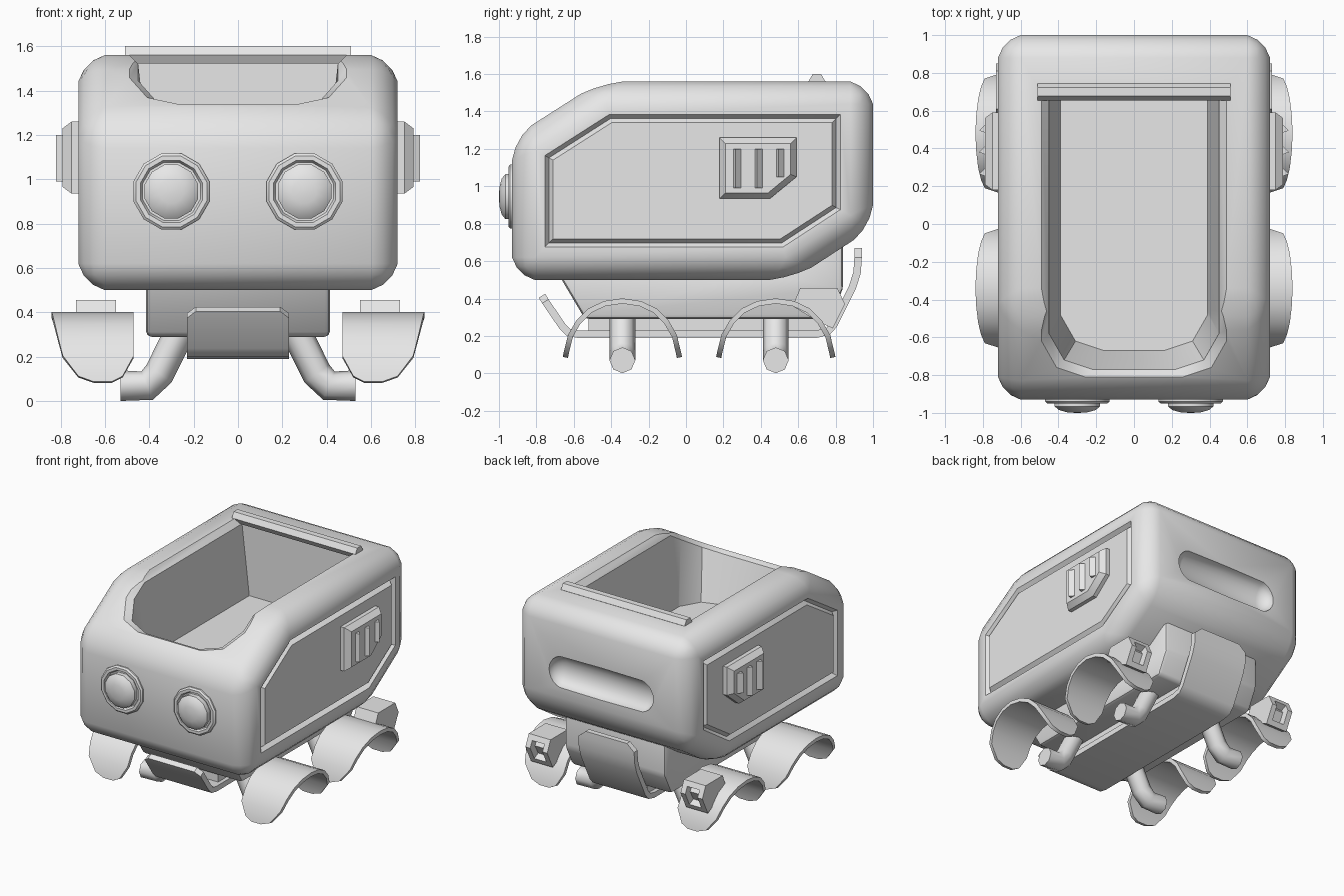
import bpy, bmesh, math
from mathutils import Matrix

if "Cube" in bpy.data.objects:
    bpy.data.objects.remove(bpy.data.objects["Cube"], do_unlink=True)

grey = bpy.data.materials.new("plain_grey")
grey.use_nodes = True
grey.diffuse_color = (0.8, 0.8, 0.8, 1)
grey.node_tree.nodes["Principled BSDF"].inputs["Base Color"].default_value = (0.8, 0.8, 0.8, 1)


def loft(bm, rings):
    """Closed skin through matching rings of points, capped at both ends."""
    loops = [[bm.verts.new(p) for p in ring] for ring in rings]
    for a, b in zip(loops, loops[1:]):
        for i in range(len(a)):
            j = (i + 1) % len(a)
            bm.faces.new((a[i], a[j], b[j], b[i]))
    caps = [bm.faces.new(loops[0]), bm.faces.new(loops[-1])]
    bmesh.ops.recalc_face_normals(bm, faces=bm.faces)
    return caps


def prism(bm, profile, x0, x1):
    """Side profile of (y, z) points stretched across x."""
    return loft(bm, [[(x, y, z) for y, z in profile] for x in (x0, x1)])


def strip(bm, rows):
    """Open sheet from rows of (y, z, x0, x1)."""
    pairs = [[bm.verts.new((x, y, z)) for x in (x0, x1)] for y, z, x0, x1 in rows]
    for a, b in zip(pairs, pairs[1:]):
        bm.faces.new((a[0], a[1], b[1], b[0]))


def bevel(bm, width, segments=1, profile=0.5):
    bmesh.ops.bevel(bm, geom=bm.edges[:], offset=width, segments=segments,
                    profile=profile, affect='EDGES', clamp_overlap=True)


def finish(name, bm, mirror=False, thick=0, cutters=(), angle=35):
    mesh = bpy.data.meshes.new(name)
    bm.to_mesh(mesh)
    bm.free()
    mesh.materials.append(grey)
    ob = bpy.data.objects.new(name, mesh)
    bpy.context.collection.objects.link(ob)
    bpy.ops.object.select_all(action='DESELECT')
    bpy.context.view_layer.objects.active = ob
    ob.select_set(True)
    if thick:
        m = ob.modifiers.new("thickness", 'SOLIDIFY')
        m.thickness, m.offset = thick, 0
    for c in cutters:
        m = ob.modifiers.new("cut", 'BOOLEAN')
        m.operation, m.solver, m.object = 'DIFFERENCE', 'EXACT', c
    if mirror:
        m = ob.modifiers.new("mirror", 'MIRROR')
        m.use_mirror_merge = False
    for m in list(ob.modifiers):
        bpy.ops.object.modifier_apply(modifier=m.name)
    bpy.ops.object.shade_smooth_by_angle(angle=math.radians(angle))
    return ob


# Cutter for the open top, its lip following the sloping nose
def roof(y):
    return min(1.56, 1.26 + 0.64 * (y + 0.93))


def tub(w, front):
    half = [(w, 0.69), (w, -0.46), (w, front + 0.19), (w - 0.08, front + 0.05), (w - 0.23, front)]
    return half + [(-x, y) for x, y in reversed(half)]


bm = bmesh.new()
loft(bm, [[(x, y, 1.8) for x, y in tub(0.49, -0.81)],
          [(x, y, roof(y)) for x, y in tub(0.49, -0.81)],
          [(x, y, roof(y) - 0.04) for x, y in tub(0.45, -0.77)],
          [(x, y, 1.0) for x, y in tub(0.39, -0.67)]])
tub_cutter = finish("tub_cutter", bm)

# Cutter for the capsule-shaped rear hollow
bm = bmesh.new()
bmesh.ops.create_uvsphere(bm, u_segments=20, v_segments=12, radius=0.12,
                          matrix=Matrix.Rotation(math.pi / 2, 4, 'Y'))
for v in bm.verts:
    if abs(v.co.x) > 0.001:
        v.co.x += math.copysign(0.31, v.co.x)
    v.co.y = v.co.y * 0.75 + 1.0
    v.co.z += 1.09
slot_cutter = finish("slot_cutter", bm)

# Body shell with rounded edges and a groove around each side panel
bm = bmesh.new()
prism(bm, [(-0.93, 0.5), (-0.93, 1.26), (-0.46, 1.56), (1, 1.56), (1, 0.78), (0.57, 0.5)], -0.72, 0.72)
bevel(bm, 0.12, 3, 0.4)
bm.normal_update()
sides = [f for f in bm.faces if abs(f.normal.x) > 0.99 and f.calc_area() > 0.3]
for inset, depth in ((0.055, 0), (0.022, -0.03), (0.022, 0.03)):
    bmesh.ops.inset_individual(bm, faces=sides, thickness=inset, depth=depth, use_even_offset=True)
finish("body_shell", bm, cutters=(tub_cutter, slot_cutter))
for c in (tub_cutter, slot_cutter):
    bpy.data.objects.remove(c, do_unlink=True)

# Six-sided handle bar behind the open top
bm = bmesh.new()
hexagon = [(0.7 + 0.045 * math.cos(k * math.pi / 3), 1.561 + 0.045 * math.sin(k * math.pi / 3))
           for k in range(6)]
prism(bm, hexagon, -0.51, 0.51)
finish("handle_bar", bm)

# Eyes: rim and dome turned on one profile
bm = bmesh.new()
lathe = [(0.177, -0.9), (0.177, -0.94), (0.165, -0.95), (0.145, -0.95), (0.135, -0.932),
         (0.125, -0.932), (0.125, -0.965), (0.1, -0.985), (0.055, -0.997), (0.01, -1.0)]
turn = [2 * math.pi * (k + 0.5) / 12 for k in range(12)]
loft(bm, [[(0.3 + r * math.cos(a), y, 0.945 + r * math.sin(a)) for a in turn] for r, y in lathe])
finish("eyes", bm, mirror=True)

# Side vents with wedge slats
vent = [(0.18, 0.935), (0.18, 1.26), (0.59, 1.26), (0.59, 1.05), (0.45, 0.935)]
bm = bmesh.new()
caps = loft(bm, [[(x, y, z) for y, z in vent] for x in (0.68, 0.75)])
bmesh.ops.inset_individual(bm, faces=caps[1:], thickness=0.03, depth=0.04, use_even_offset=True)
finish("side_vents", bm, mirror=True)
bm = bmesh.new()
for y, low in ((0.25, 0.99), (0.365, 0.99), (0.48, 1.05)):
    loft(bm, [[(0.78, y, z), (0.82, y + 0.015, z), (0.78, y + 0.055, z)] for z in (low, 1.2)])
finish("vent_slats", bm, mirror=True)

# Chassis under the body, with a spacer block below it
bm = bmesh.new()
prism(bm, [(-0.7, 0.56), (-0.54, 0.29), (0.76, 0.29), (0.84, 0.45), (0.84, 0.8), (0.6, 0.8), (0.4, 0.56)],
      -0.415, 0.415)
bevel(bm, 0.025, 2)
finish("chassis", bm)
bm = bmesh.new()
prism(bm, [(-0.52, 0.22), (-0.52, 0.31), (0.74, 0.31), (0.74, 0.22)], -0.2, 0.2)
finish("spacer_block", bm)

# Belly strap turned up at both ends
bm = bmesh.new()
path = [(-0.77, 0.415, 0.19), (-0.752, 0.385, 0.23), (-0.66, 0.25, 0.23), (-0.63, 0.22, 0.23),
        (-0.58, 0.21, 0.23), (0.7, 0.21, 0.23), (0.76, 0.225, 0.23), (0.79, 0.26, 0.23),
        (0.89, 0.46, 0.23), (0.915, 0.54, 0.23), (0.92, 0.62, 0.23), (0.92, 0.67, 0.17)]
strip(bm, [(y, z, -w, w) for y, z, w in path])
finish("belly_strap", bm, thick=0.04)

# Fenders with rounded tips, and bent legs reaching into them
arch = [(0.305, 0.085, 0.57, 0.65), (0.3, 0.11, 0.52, 0.72), (0.278, 0.2, 0.47, 0.79),
        (0.235, 0.275, 0.47, 0.81), (0.175, 0.335, 0.47, 0.825), (0.095, 0.373, 0.47, 0.835)]
for place, cy in (("front", -0.34), ("rear", 0.48)):
    bm = bmesh.new()
    strip(bm, [(cy - d, *r) for d, *r in arch] + [(cy, 0.387, 0.47, 0.84)]
          + [(cy + d, *r) for d, *r in reversed(arch)])
    finish(place + "_fenders", bm, mirror=True, thick=0.028)

    for side, s in (("left", 1), ("right", -1)):
        curve = bpy.data.curves.new(f"{place}_{side}_leg", 'CURVE')
        curve.dimensions = '3D'
        curve.bevel_depth, curve.bevel_resolution, curve.use_fill_caps = 0.069, 2, True
        spline = curve.splines.new('POLY')
        points = [(0.23, 0.38), (0.355, 0.125), (0.41, 0.07), (0.53, 0.07)]
        spline.points.add(len(points) - 1)
        for p, (x, z) in zip(spline.points, points):
            p.co = (s * x, cy, z, 1)
        curve.materials.append(grey)
        leg = bpy.data.objects.new(curve.name, curve)
        bpy.context.collection.objects.link(leg)

# Hollowed lamp boxes on the rear fenders
bm = bmesh.new()
prism(bm, [(0.57, 0.36), (0.61, 0.455), (0.81, 0.455), (0.85, 0.37), (0.785, 0.24), (0.7, 0.28)], 0.55, 0.73)
bm.normal_update()
back = [f for f in bm.faces if f.normal.y > 0.8]
bmesh.ops.inset_region(bm, faces=back, thickness=0.04, use_even_offset=True)
bmesh.ops.inset_region(bm, faces=back, thickness=0.004, depth=-0.05)
finish("lamp_boxes", bm, mirror=True)
